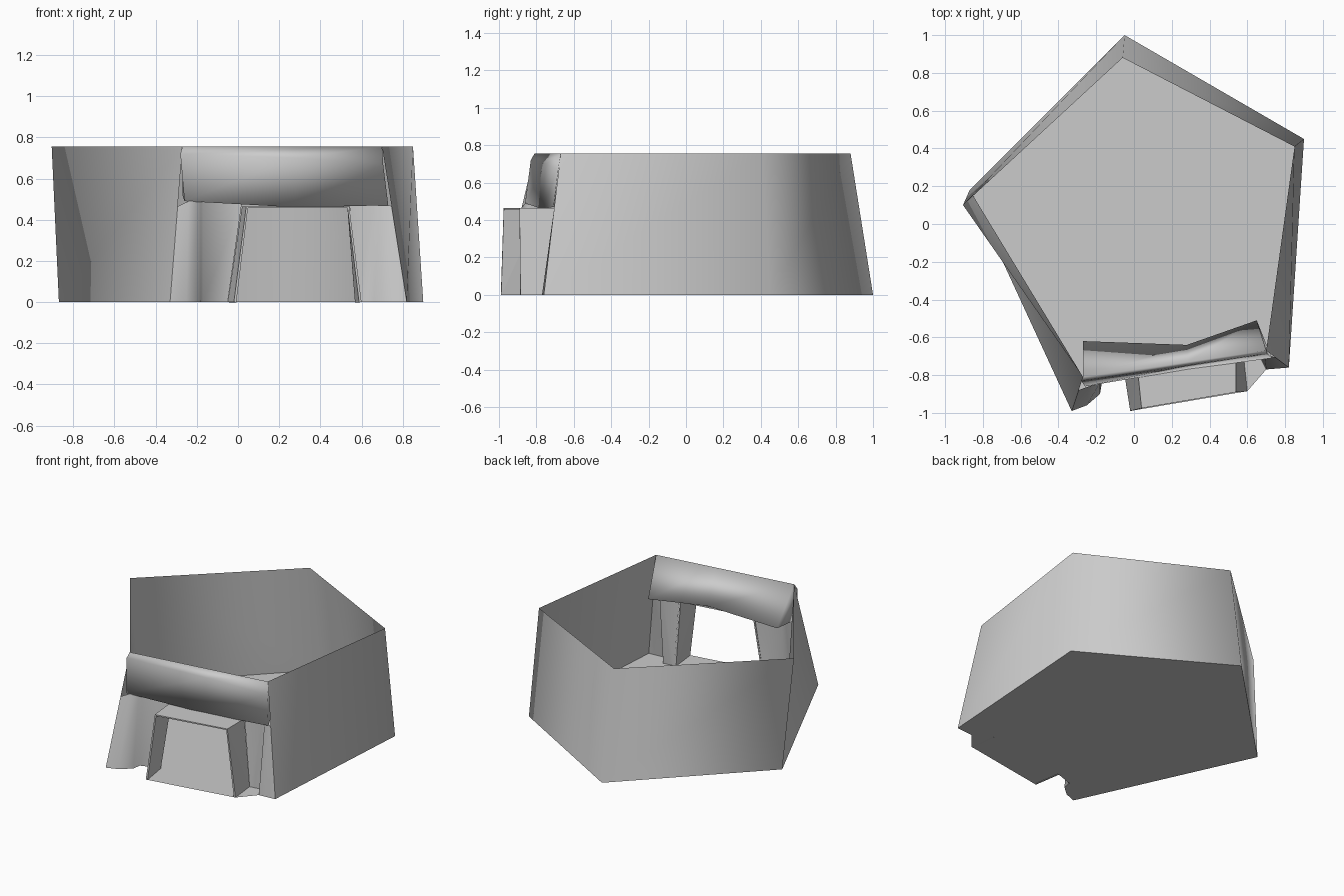
import bpy
import bmesh
from mathutils import Vector

default_cube = bpy.data.objects.get("Cube")
if default_cube:
    bpy.data.objects.remove(default_cube, do_unlink=True)

plaster = bpy.data.materials.new("light_grey")
plaster.use_nodes = True
grey = (0.6, 0.6, 0.6, 1.0)
plaster.diffuse_color = grey
plaster.node_tree.nodes["Principled BSDF"].inputs["Base Color"].default_value = grey

HEIGHT = 0.755
DOOR_TOP = 0.465


def at_height(outline, z):
    return [Vector((x, y, z)) for x, y in outline]


def add_object(name, bm, smooth):
    mesh = bpy.data.meshes.new(name)
    bm.to_mesh(mesh)
    bm.free()
    mesh.materials.append(plaster)
    for polygon in mesh.polygons:
        polygon.use_smooth = smooth
    obj = bpy.data.objects.new(name, mesh)
    bpy.context.collection.objects.link(obj)
    return obj


def loft(name, rows, smooth=True, closed=False):
    """Skin between point rows; each quad is split along a fixed diagonal."""
    bm = bmesh.new()
    grid = [[bm.verts.new(p) for p in row] for row in rows]
    if closed:
        grid.append(grid[0])
    for low, high in zip(grid, grid[1:]):
        for i in range(len(low) - 1):
            bm.faces.new((low[i], low[i + 1], high[i + 1]))
            bm.faces.new((low[i], high[i + 1], high[i]))
    if closed:
        bm.faces.new([row[0] for row in grid[:-1]][::-1])
        bm.faces.new([row[-1] for row in grid[:-1]])
        bmesh.ops.recalc_face_normals(bm, faces=bm.faces)
    return add_object(name, bm, smooth)


# Leaning, slightly twisted pentagon walls, from front left round the back
wall_base = at_height([(0.82, -0.76), (0.9, 0.45), (-0.05, 1.0),
                       (-0.87, 0.18), (-0.33, -0.99)], 0)
wall_rim = at_height([(0.7, -0.67), (0.85, 0.41), (-0.06, 0.88),
                      (-0.905, 0.1), (-0.27, -0.81)], HEIGHT)
loft("outer_walls", [wall_base, wall_rim])

# Front wall either side of the doorway, with flared corner buttresses
share = DOOR_TOP / HEIGHT
right_corner = wall_base[-1].lerp(wall_rim[-1], share)
left_corner = wall_base[0].lerp(wall_rim[0], share)
right_foot = [wall_base[-1]] + at_height(
    [(-0.25, -0.96), (-0.18, -0.9), (-0.17, -0.84), (-0.05, -0.8)], 0)
right_head = [right_corner] + at_height(
    [(-0.24, -0.86), (-0.18, -0.84), (-0.17, -0.81), (0.02, -0.78)], 0.49)
left_foot = at_height([(0.58, -0.7), (0.66, -0.69), (0.7, -0.77)], 0) + [wall_base[0]]
left_head = at_height([(0.54, -0.7), (0.66, -0.68), (0.69, -0.69)], 0.49) + [left_corner]
loft("front_wall_right", [right_foot, right_head])
loft("front_wall_left", [left_foot, left_head])

# Thick lintel over the doorway, wedge-shaped towards the inside
rim_middle = wall_rim[-1].lerp(wall_rim[0], 0.57)
lintel_rim = [wall_rim[-1], rim_middle, wall_rim[0]]
lintel_upper = [Vector((-0.28, -0.83, 0.72)), Vector((0.28, -0.75, 0.7)),
                Vector((0.705, -0.685, 0.67))]
lintel_lower = [Vector((-0.26, -0.86, 0.49)), Vector((0.28, -0.77, 0.46)),
                Vector((0.73, -0.71, 0.47))]
lintel_inner = at_height([(-0.27, -0.62), (0.28, -0.64), (0.65, -0.51)], 0.52)
lintel = loft("door_lintel", [lintel_inner, lintel_lower, lintel_upper, lintel_rim],
              closed=True)

# Open porch: two leaning jambs and a flat roof
porch_front = [Vector((-0.02, -0.99, 0)), Vector((0.04, -0.975, DOOR_TOP)),
               Vector((0.54, -0.89, DOOR_TOP)), Vector((0.6, -0.885, 0))]
porch_back = [Vector((-0.05, -0.8, 0)), Vector((0.02, -0.78, DOOR_TOP)),
              Vector((0.54, -0.7, DOOR_TOP)), Vector((0.58, -0.7, 0))]
porch = loft("door_porch", [porch_front, porch_back], smooth=False)
thickness = porch.modifiers.new("thickness", "SOLIDIFY")
thickness.thickness = 0.012
thickness.offset = -1

# Floor follows the whole footprint, porch included
footprint = (wall_base[:-1] + right_foot + [porch_front[0], porch_front[-1]]
             + left_foot[:-1])
bm = bmesh.new()
bm.faces.new([bm.verts.new(p) for p in footprint])
bmesh.ops.triangulate(bm, faces=bm.faces)
add_object("floor", bm, False)
